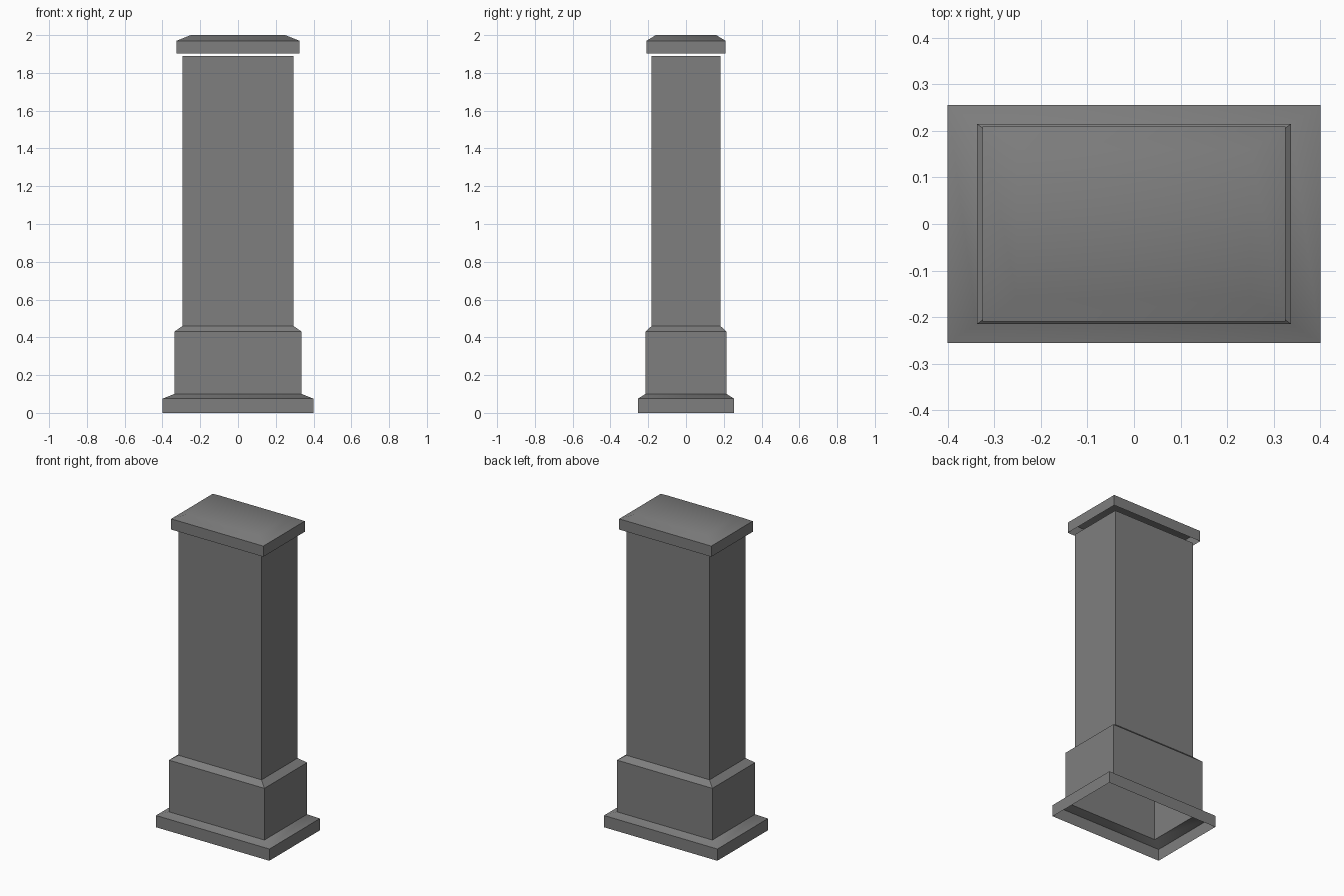
import bpy, bmesh, math

cube = bpy.data.objects.get("Cube")
if cube:
    bpy.data.objects.remove(cube, do_unlink=True)

stone = bpy.data.materials.new("grey_stone")
stone.use_nodes = True
grey = (0.21, 0.21, 0.21, 1)
stone.diffuse_color = grey
stone.node_tree.nodes["Principled BSDF"].inputs["Base Color"].default_value = grey


def tiered_shell(name, tiers, capped=False):
    """Join rectangular rings (half width, half depth, height) into an open shell."""
    bm = bmesh.new()
    rings = [[bm.verts.new((sx * w, sy * d, z))
              for sx, sy in ((-1, -1), (1, -1), (1, 1), (-1, 1))]
             for w, d, z in tiers]
    for low, high in zip(rings, rings[1:]):
        for i in range(4):
            j = (i + 1) % 4
            bm.faces.new((low[i], low[j], high[j], high[i]))
    if capped:
        bm.faces.new(rings[-1])
    mesh = bpy.data.meshes.new(name)
    bm.to_mesh(mesh)
    bm.free()
    mesh.materials.append(stone)
    obj = bpy.data.objects.new(name, mesh)
    bpy.context.collection.objects.link(obj)
    # Shallow slopes blend softly, steep corners stay crisp
    bpy.ops.object.select_all(action="DESELECT")
    obj.select_set(True)
    bpy.context.view_layer.objects.active = obj
    bpy.ops.object.shade_smooth_by_angle(angle=math.radians(40))
    return obj


# Hollow foot with a sloped ledge
tiered_shell("foot", [(0.40, 0.255, 0), (0.40, 0.255, 0.075), (0.337, 0.215, 0.10)])
# Plinth with a chamfered top
tiered_shell("plinth", [(0.337, 0.215, 0.10), (0.337, 0.215, 0.43), (0.294, 0.182, 0.46)])
# Tall hollow shaft
tiered_shell("shaft", [(0.294, 0.182, 0.46), (0.294, 0.182, 1.89)])
# Cap floating just above the shaft, open underneath
tiered_shell("cap", [(0.325, 0.209, 1.902), (0.325, 0.209, 1.97), (0.25, 0.16, 2.0)], capped=True)
